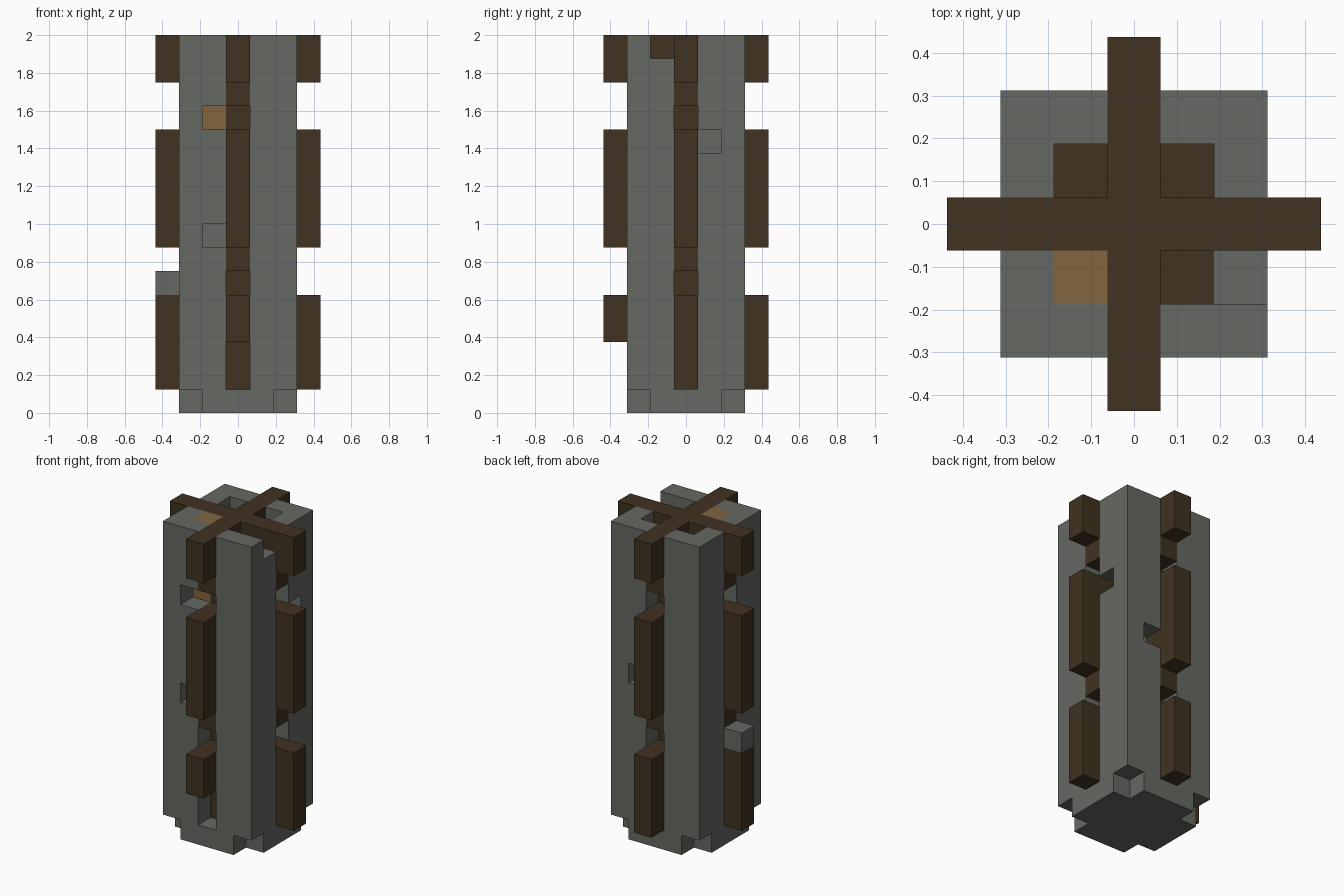
import bpy
import bmesh
from math import radians
from mathutils import Vector

UNIT = 0.125   # one block

cube = bpy.data.objects.get("Cube")
if cube:
    bpy.data.objects.remove(cube)


def material(name, rgb):
    mat = bpy.data.materials.new(name)
    mat.use_nodes = True
    color = (*rgb, 1)
    mat.diffuse_color = color
    mat.node_tree.nodes["Principled BSDF"].inputs["Base Color"].default_value = color
    return mat


STONE = material("grey stone", (0.130, 0.138, 0.122))
TIMBER = material("dark timber", (0.051, 0.032, 0.015))
TAN = material("tan wood", (0.223, 0.130, 0.051))

blocks = {}   # block position -> part name


def fill(part, xs, ys, zs):
    for x in xs:
        for y in ys:
            for z in zs:
                blocks[x, y, z] = part


def carve(*cells):
    for cell in cells:
        blocks.pop(cell, None)


# Square stone pillar with its bottom corners cut away
fill("stone_pillar", range(-2, 3), range(-2, 3), range(16))
carve(*[(x, y, 0) for x in (-2, 2) for y in (-2, 2)])

# Timber core in the shape of a plus
fill("timber_core", range(-1, 2), [0], range(1, 16))
fill("timber_core", [0], range(-1, 2), range(1, 16))

# Timber ribs on the four sides, with notched gaps between them
for dx, dy in ((1, 0), (-1, 0), (0, 1), (0, -1)):
    fill("timber_ribs", [2 * dx], [2 * dy], range(1, 16))
    for z in (*range(1, 5), *range(7, 12), 14, 15):
        blocks[3 * dx, 3 * dy, z] = "timber_ribs"
    carve(*[(2 * dx, 2 * dy, z) for z in (5, 12)])

# Open slot at the foot of the front rib
carve(*[(0, y, z) for y in (-3, -2) for z in (1, 2)])

# Pits in the top with timber floors
for x, y in ((-1, 1), (1, 1), (1, -1)):
    carve((x, y, 15))
    blocks[x, y, 14] = "timber_core"

# Missing wall stones, tan blocks and the loose stone on the right-hand rib
carve((2, -1, 15), (2, 1, 11), (-1, -2, 12), (-1, -2, 7), (1, 2, 8))
fill("tan_blocks", [-1], [-1], [12, 15])
blocks[-3, 0, 5] = "loose_stone"


def build(part, mat):
    """Make one mesh from the exposed sides of a part's blocks."""
    bm = bmesh.new()
    for cell in [c for c, name in blocks.items() if name == part]:
        center = Vector(cell) + Vector((0, 0, 0.5))
        for axis in range(3):
            for sign in (-1, 1):
                normal = Vector((0, 0, 0))
                normal[axis] = sign
                if tuple(int(v) for v in Vector(cell) + normal) in blocks:
                    continue
                u = Vector((0, 0, 0))
                u[(axis + 1) % 3] = 0.5
                v = normal.cross(u)
                mid = center + normal / 2
                corners = (mid - u - v, mid + u - v, mid + u + v, mid - u + v)
                bm.faces.new([bm.verts.new(c * UNIT) for c in corners])
    bmesh.ops.remove_doubles(bm, verts=bm.verts, dist=0.001)
    bmesh.ops.dissolve_limit(bm, angle_limit=radians(1), verts=bm.verts, edges=bm.edges)
    mesh = bpy.data.meshes.new(part)
    bm.to_mesh(mesh)
    bm.free()
    mesh.materials.append(mat)
    bpy.context.collection.objects.link(bpy.data.objects.new(part, mesh))


for part, mat in (("stone_pillar", STONE), ("loose_stone", STONE),
                  ("timber_core", TIMBER), ("timber_ribs", TIMBER),
                  ("tan_blocks", TAN)):
    build(part, mat)
